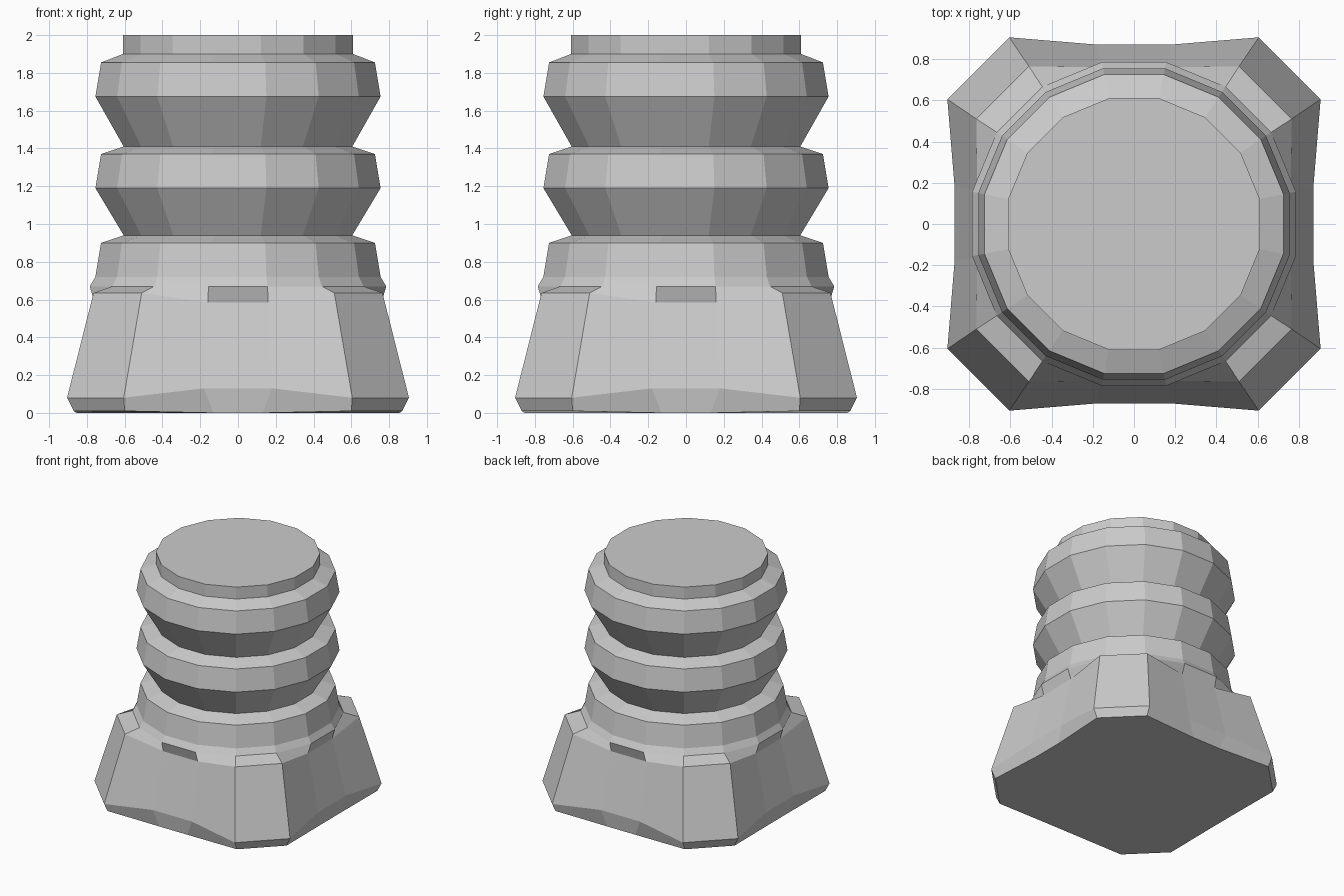
import bpy, bmesh, math

if "Cube" in bpy.data.objects:
    bpy.data.objects.remove(bpy.data.objects["Cube"])

T8 = math.tan(math.radians(11.25))


def round_ring(apothem, z):
    """16-sided ring with a flat side on each axis."""
    r = apothem / math.cos(math.radians(11.25))
    return [(r * math.cos(math.radians(11.25 + 22.5 * i)),
             r * math.sin(math.radians(11.25 + 22.5 * i)), z) for i in range(16)]


def square_ring(mid, corner):
    """16-point chamfered square: mid and corner are (half offset, distance out, z)."""
    (a, b, zm), (c, d, zc) = mid, corner
    quarter = [(b, a, zm), (d, c, zc), (c, d, zc), (a, b, zm)]
    pts = []
    for _ in range(4):
        pts += quarter
        quarter = [(-y, x, z) for x, y, z in quarter]
    return pts


def loft(name, rings, cap_first=False, cap_last=False):
    bm = bmesh.new()
    loops = [[bm.verts.new(p) for p in ring] for ring in rings]
    for lo, hi in zip(loops, loops[1:]):
        for i in range(16):
            j = (i + 1) % 16
            bm.faces.new((lo[i], lo[j], hi[j], hi[i]))
    if cap_first:
        bm.faces.new(loops[0][::-1])
    if cap_last:
        bm.faces.new(loops[-1])
    mesh = bpy.data.meshes.new(name)
    bm.to_mesh(mesh)
    bm.free()
    obj = bpy.data.objects.new(name, mesh)
    bpy.context.collection.objects.link(obj)
    return obj


# Flared square base, blending into the round collar
collar = round_ring(0.785, 0.67)
loft("flared_base", [
    square_ring((0.13, 0.855, 0.0), (0.60, 0.87, 0.01)),
    square_ring((0.18, 0.87, 0.13), (0.605, 0.905, 0.08)),
    square_ring((0.16, 0.76, 0.585), (0.51, 0.765, 0.635)),
    collar,
], cap_first=True)

# Ribbed round neck with a flat top
profile = [(0.755, 0.72), (0.725, 0.90), (0.605, 0.94),
           (0.755, 1.19), (0.725, 1.37), (0.605, 1.41),
           (0.755, 1.675), (0.725, 1.855), (0.61, 1.90), (0.61, 2.0)]
loft("ribbed_neck", [collar] + [round_ring(r, z) for r, z in profile], cap_last=True)
